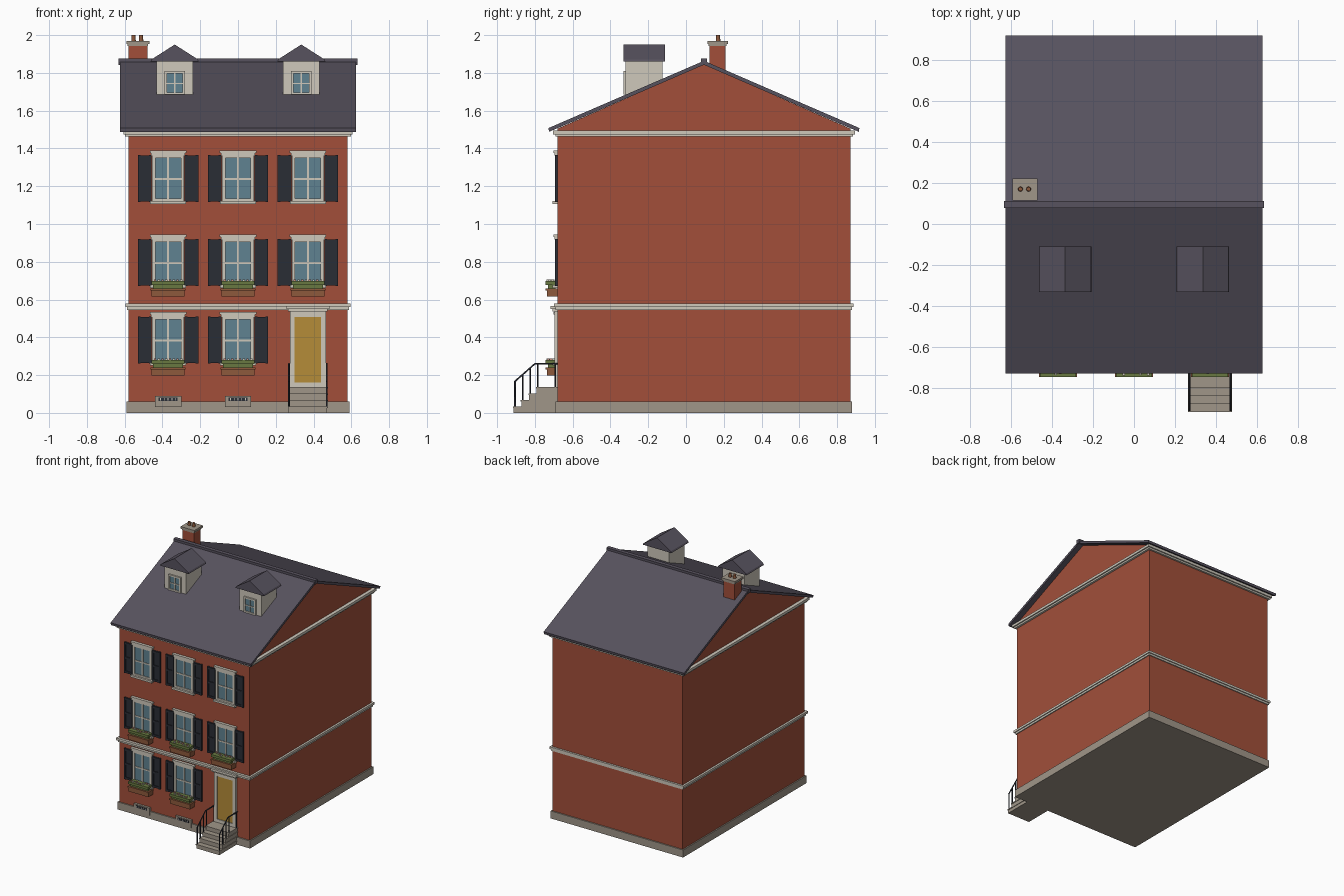
import bpy, bmesh, random
from mathutils import Vector

random.seed(4)
if "Cube" in bpy.data.objects:
    bpy.data.objects.remove(bpy.data.objects["Cube"])


def material(name, *rgb):
    m = bpy.data.materials.new(name)
    m.use_nodes = True
    m.diffuse_color = (*rgb, 1)
    bsdf = m.node_tree.nodes["Principled BSDF"]
    bsdf.inputs["Base Color"].default_value = (*rgb, 1)
    bsdf.inputs["Roughness"].default_value = 0.8
    return m


BRICK = material("brick red", .36, .078, .042)
SLATE = material("slate grey", .095, .084, .112)
STONE = material("stone", .35, .305, .25)
TRIM = material("cream trim", .62, .58, .50)
GLASS = material("window blue", .115, .225, .285)
DARK = material("dark paint", .023, .026, .036)
GOLD = material("door yellow", .46, .265, .04)
LEAF = material("leaf green", .14, .19, .053)
WOOD = material("planter brown", .27, .10, .045)
BLOOM = material("blossom pink", .60, .28, .22)


def finish(name, bm, mat):
    bmesh.ops.recalc_face_normals(bm, faces=bm.faces)
    mesh = bpy.data.meshes.new(name)
    bm.to_mesh(mesh)
    bm.free()
    mesh.materials.append(mat)
    ob = bpy.data.objects.new(name, mesh)
    bpy.context.collection.objects.link(ob)
    return ob


def boxes(name, mat, *spans):
    """One object from boxes given as ((x0, x1), (y0, y1), (z0, z1))."""
    bm = bmesh.new()
    for span in spans:
        verts = bmesh.ops.create_cube(bm, size=1)["verts"]
        for v in verts:
            v.co = Vector([(a + b) / 2 + c * (b - a) for (a, b), c in zip(span, v.co)])
    return finish(name, bm, mat)


def prism(name, mat, profile, axis, lo, hi):
    """Extrude a closed profile along x (points y, z) or y (points x, z)."""
    bm = bmesh.new()
    place = (lambda p: (lo, p[0], p[1])) if axis == "x" else (lambda p: (p[0], lo, p[1]))
    face = bm.faces.new([bm.verts.new(place(p)) for p in profile])
    ext = bmesh.ops.extrude_face_region(bm, geom=[face])["geom"]
    move = Vector((hi - lo, 0, 0)) if axis == "x" else Vector((0, hi - lo, 0))
    bmesh.ops.translate(bm, vec=move, verts=[g for g in ext if isinstance(g, bmesh.types.BMVert)])
    return finish(name, bm, mat)


def mid(c, half):
    return (c - half, c + half)


WALL = -.68                      # front wall plane
RIDGE = .095

# Shell: brick walls with gables, plinth and mouldings
prism("walls", BRICK, [(WALL, .005), (.87, .005), (.87, 1.505), (RIDGE, 1.845), (WALL, 1.505)],
      "x", -.58, .58)
boxes("plinth", STONE, (mid(0, .59), (-.69, .88), (0, .06)))
boxes("belt_course", TRIM, (mid(0, .588), (-.69, .878), (.545, .56)),
      (mid(0, .596), (-.70, .886), (.56, .578)))
boxes("cornice", TRIM, (mid(0, .597), (-.692, .885), (1.462, 1.475)),
      (mid(0, .607), (-.703, .895), (1.475, 1.495)))

# Roof slabs and ridge cap
prism("roof", SLATE, [(-.725, 1.488), (RIDGE, 1.843), (.915, 1.488), (.918, 1.508),
                      (RIDGE, 1.864), (-.728, 1.508)], "x", -.625, .625)
boxes("ridge_cap", SLATE, (mid(0, .632), mid(RIDGE, .016), (1.842, 1.875)))

# Chimney with two pots
boxes("chimney", BRICK, (mid(-.53, .05), (.125, .21), (1.78, 1.95)))
boxes("chimney_cap", STONE, (mid(-.53, .061), (.114, .222), (1.953, 1.97)),
      (mid(-.53, .054), (.12, .215), (1.943, 1.953)))
bm = bmesh.new()
for x in (-.553, -.513):
    pot = bmesh.ops.create_cone(bm, cap_ends=True, segments=12, radius1=.012, radius2=.01, depth=.032)
    bmesh.ops.translate(bm, vec=(x, .17, 1.984), verts=pot["verts"])
finish("chimney_pots", bm, WOOD)


def sash(name, x, z0, z1, half, jamb, y):
    """Glass, surround and glazing bars; y is the wall plane behind."""
    boxes(name + "_glass", GLASS, (mid(x, half - .003), (y - .004, y + .004), (z0 + .003, z1 - .003)))
    inner = half - jamb
    boxes(name + "_frame", TRIM,
          ((x - half, x - inner), (y - .012, y + .003), (z0, z1)),
          ((x + inner, x + half), (y - .012, y + .003), (z0, z1)),
          (mid(x, inner), (y - .012, y + .003), (z0, z0 + jamb)),
          (mid(x, inner), (y - .012, y + .003), (z1 - jamb, z1)),
          (mid(x, jamb * .3), (y - .009, y), (z0 + jamb, z1 - jamb)),
          (mid(x, inner), (y - .0085, y), mid((z0 + z1) / 2 - .004, jamb * .3)))


def shutters(name, x, z0, z1):
    """Pair of shutters with raised rails around two panels."""
    parts = []
    for s in (-1, 1):
        c = x + s * .124
        parts.append((mid(c, .035), (WALL - .008, WALL + .002), (z0, z1)))
        for e in (-1, 1):
            parts.append((mid(c + e * .029, .007), (WALL - .014, WALL), (z0 - .002, z1 + .002)))
        for z in (z0 + .008, (z0 + z1) / 2, z1 - .008):
            parts.append((mid(c, .023), (WALL - .0135, WALL), mid(z, .008)))
    boxes(name, DARK, *parts)


def planter(name, x, z):
    """Wooden box with leaves and small blossoms."""
    boxes(name + "_box", WOOD, (mid(x, .088), (-.737, WALL), (z, z + .035)),
          (mid(x, .092), (-.745, WALL), (z + .032, z + .043)))
    boxes(name + "_leaves", LEAF, (mid(x, .08), (-.73, -.69), (z + .04, z + .066)),
          (mid(x, .088), (-.745, -.687), (z + .062, z + .082)))
    spots = [(x - .07 + i * .02, random.uniform(-.735, -.70)) for i in range(8)]
    for kind, mat in enumerate((BLOOM, TRIM)):
        boxes(name + ("_pink", "_white")[kind] + "_blossoms", mat,
              *[(mid(a, .006), mid(b, .006), (z + .078, z + .09)) for a, b in spots[kind::2]])


# Windows on three floors; the door takes the left ground-floor bay
BAYS = {"right": -.37, "middle": 0, "left": .37}
for floor, base in {"ground": .25, "first": .66, "second": 1.105}.items():
    for bay, x in BAYS.items():
        if (floor, bay) == ("ground", "left"):
            continue
        tag = f"{floor}_{bay}_window"
        sash(tag, x, base + .012, base + .262, .084, .017, WALL)
        boxes(tag + "_lintel", TRIM, (mid(x, .09), (WALL - .015, WALL), (base + .258, base + .272)),
              (mid(x, .097), (WALL - .022, WALL), (base + .272, base + .285)))
        boxes(tag + "_sill", TRIM, (mid(x, .096), (WALL - .027, WALL), (base, base + .016)))
        shutters(tag + "_shutters", x, base + .014, base + .258)
        if floor != "second":
            planter(tag + "_planter", x, base - .052 if floor == "ground" else base - .045)

# Cellar vents
for bay in ("right", "middle"):
    x = BAYS[bay]
    boxes(bay + "_vent_surround", STONE, (mid(x, .07), (-.698, WALL), (.03, .09)))
    boxes(bay + "_vent_grille", DARK, (mid(x, .05), (-.701, -.69), (.064, .082)))
    boxes(bay + "_vent_bars", TRIM, *[(mid(x + i * .02, .002), (-.703, -.695), (.066, .08))
                                      for i in range(-2, 3)])

# Front door
DOOR = .37
boxes("door_panel", GOLD, (mid(DOOR, .075), (WALL - .01, WALL + .002), (.155, .515)))
boxes("door_frame", TRIM, *[(mid(DOOR + s * .083, .013), (-.697, WALL), (.135, .545)) for s in (-1, 1)],
      (mid(DOOR, .07), (-.697, WALL), (.508, .545)), (mid(DOOR, .07), (-.697, WALL), (.135, .162)))
boxes("door_hood", TRIM, (mid(DOOR, .105), (-.707, WALL), (.537, .549)),
      (mid(DOOR, .114), (-.717, WALL), (.549, .567)))

# Entrance steps with overhanging treads
STEPS = [(-.915, .034), (-.875, .068), (-.835, .102), (-.795, .136)]
boxes("steps", STONE, *[(mid(DOOR, .102), (y + .003, WALL), (0, z - .006)) for y, z in STEPS])
boxes("step_treads", STONE, *[(mid(DOOR, .106), (y, WALL), (z - .008, z)) for y, z in STEPS])

# Iron railings
for side, s in (("left", 1), ("right", -1)):
    x = DOOR + s * .1
    curve = bpy.data.curves.new(side + "_railing", "CURVE")
    curve.dimensions = "3D"
    curve.bevel_depth = .005
    curve.bevel_resolution = 1
    curve.use_fill_caps = True
    paths = [[(-.908, .165), (-.80, .26), (WALL, .26)]]
    paths += [[(y + .01, z), (y + .01, min(.26, .165 + (y + .918) * .88))] for y, z in STEPS]
    paths.append([(-.692, .136), (-.692, .26)])
    for path in paths:
        sp = curve.splines.new("POLY")
        sp.points.add(len(path) - 1)
        for p, (y, z) in zip(sp.points, path):
            p.co = (x, y, z, 1)
    curve.materials.append(DARK)
    bpy.context.collection.objects.link(bpy.data.objects.new(side + "_railing", curve))

# Dormers
for side, x in (("right", -.335), ("left", .335)):
    tag = side + "_dormer"
    boxes(tag + "_body", TRIM, (mid(x, .097), (-.32, -.125), (1.68, 1.865)))
    prism(tag + "_roof", SLATE, [(x - .128, 1.86), (x + .128, 1.86), (x + .122, 1.872),
                                 (x, 1.95), (x - .122, 1.872)], "y", -.33, -.11)
    sash(tag + "_window", x, 1.685, 1.81, .054, .012, -.32)
